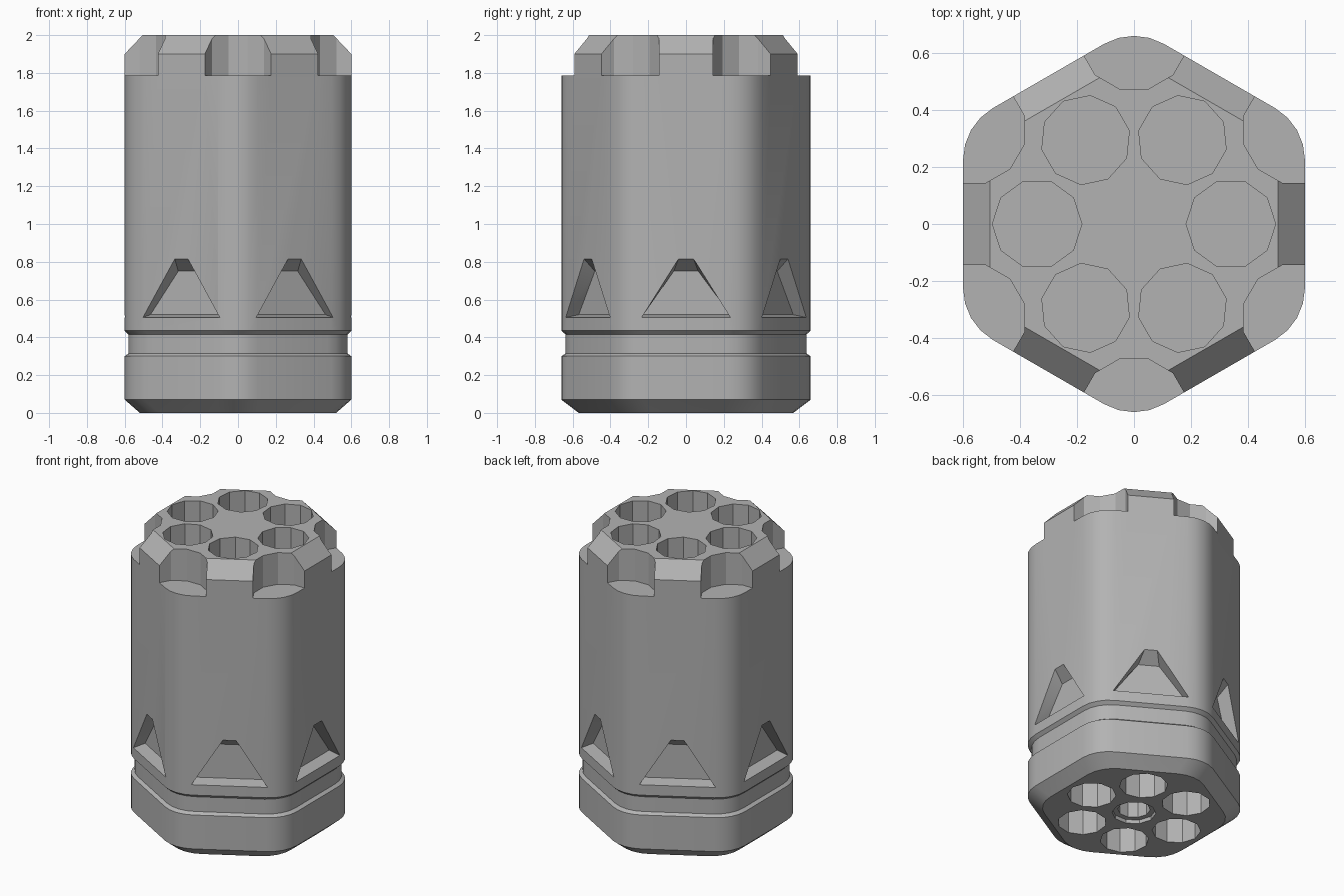
import bpy, bmesh
from math import sin, cos, pi, radians
from mathutils import Matrix, Vector

cube = bpy.data.objects.get("Cube")
if cube:
    bpy.data.objects.remove(cube, do_unlink=True)

# Single steel grey material
steel = bpy.data.materials.new("steel_grey")
steel.use_nodes = True
grey = (0.45, 0.45, 0.45, 1)
steel.diffuse_color = grey
steel.node_tree.nodes["Principled BSDF"].inputs["Base Color"].default_value = grey


def loft(name, rings):
    """Skin a stack of equal-length point rings and cap both ends."""
    bm = bmesh.new()
    loops = [[bm.verts.new(p) for p in ring] for ring in rings]
    n = len(loops[0])
    for a, b in zip(loops, loops[1:]):
        for i in range(n):
            j = (i + 1) % n
            bm.faces.new((a[i], a[j], b[j], b[i]))
    bm.faces.new(loops[0][::-1])
    bm.faces.new(loops[-1])
    bmesh.ops.recalc_face_normals(bm, faces=bm.faces)
    mesh = bpy.data.meshes.new(name)
    bm.to_mesh(mesh)
    bm.free()
    mesh.materials.append(steel)
    obj = bpy.data.objects.new(name, mesh)
    bpy.context.collection.objects.link(obj)
    return obj


def hexagon(apothem, z, rounding=0.21, steps=4):
    """Hexagon with rounded corners and flats facing +x and -x."""
    points = []
    for k in range(6):
        mid = radians(30 + 60 * k)
        reach = (apothem - rounding) / cos(pi / 6)
        for s in range(steps + 1):
            a = mid + radians(60) * (s / steps - 0.5)
            points.append((reach * cos(mid) + rounding * cos(a),
                           reach * sin(mid) + rounding * sin(a), z))
    return points


def circle(x, y, z, radius, sides, turn=0):
    return [(x + radius * cos(turn + 2 * pi * i / sides),
             y + radius * sin(turn + 2 * pi * i / sides), z) for i in range(sides)]


def well(name, distance, angle, z0, z1, radius, sides, turn=0):
    x, y = distance * cos(angle), distance * sin(angle)
    return loft(name, [circle(x, y, z, radius, sides, angle + turn) for z in (z0, z1)])


def cut(target, cutter):
    cutter.hide_render = True
    mod = target.modifiers.new("cut", 'BOOLEAN')
    mod.operation = 'DIFFERENCE'
    mod.solver = 'EXACT'
    mod.object = cutter
    return cutter


# Body: chamfered base, shallow groove, tall wall and chamfered crown
profile = [(0.52, 0), (0.60, 0.07), (0.60, 0.30), (0.58, 0.315), (0.58, 0.415),
           (0.60, 0.435), (0.60, 1.90), (0.505, 2.0)]
body = loft("cylinder_body", [hexagon(a, z) for a, z in profile])

cutters = []
for k in range(6):
    flat, corner = radians(60 * k), radians(60 * k + 30)
    # Chambers, open at the top and at the base
    cutters.append(well("chamber_top", 0.34, flat, 1.0, 2.1, 0.157, 10))
    cutters.append(well("chamber_base", 0.34, flat, -0.1, 0.6, 0.15, 10))
    # Scalloped flutes on the corners of the crown
    cutters.append(well("flute", 0.66, corner, 1.785, 2.1, 0.193, 12, pi / 12))
    # Triangular pockets on the flats, with a sloping top wall
    outer = [(-0.235, 0.505), (0.235, 0.505), (0.04, 0.815), (-0.04, 0.815)]
    inner = [(-0.235, 0.52), (0.235, 0.52), (0.065, 0.75), (-0.065, 0.75)]
    spin = Matrix.Rotation(flat, 3, 'Z')
    rings = [[spin @ Vector((d, y, z)) for y, z in shape]
             for d, shape in ((0.52, inner), (0.60, outer), (0.65, outer))]
    cutters.append(loft("pocket", rings))

# Stepped axle hole in the base
cutters.append(well("axle_recess", 0, 0, -0.1, 0.025, 0.135, 10))
cutters.append(well("axle_hole", 0, 0, -0.1, 0.4, 0.1, 10))

for c in cutters:
    cut(body, c)

# Bake the cuts and drop the cutters
graph = bpy.context.evaluated_depsgraph_get()
baked = bpy.data.meshes.new_from_object(body.evaluated_get(graph))
body.modifiers.clear()
body.data = baked
for c in cutters:
    bpy.data.objects.remove(c, do_unlink=True)
baked.materials.clear()
baked.materials.append(steel)
for poly in baked.polygons:
    poly.material_index = 0

# Smooth the rounded corners, keep machined edges crisp
bpy.ops.object.select_all(action='DESELECT')
body.select_set(True)
bpy.context.view_layer.objects.active = body
bpy.ops.object.shade_smooth_by_angle(angle=radians(25))
